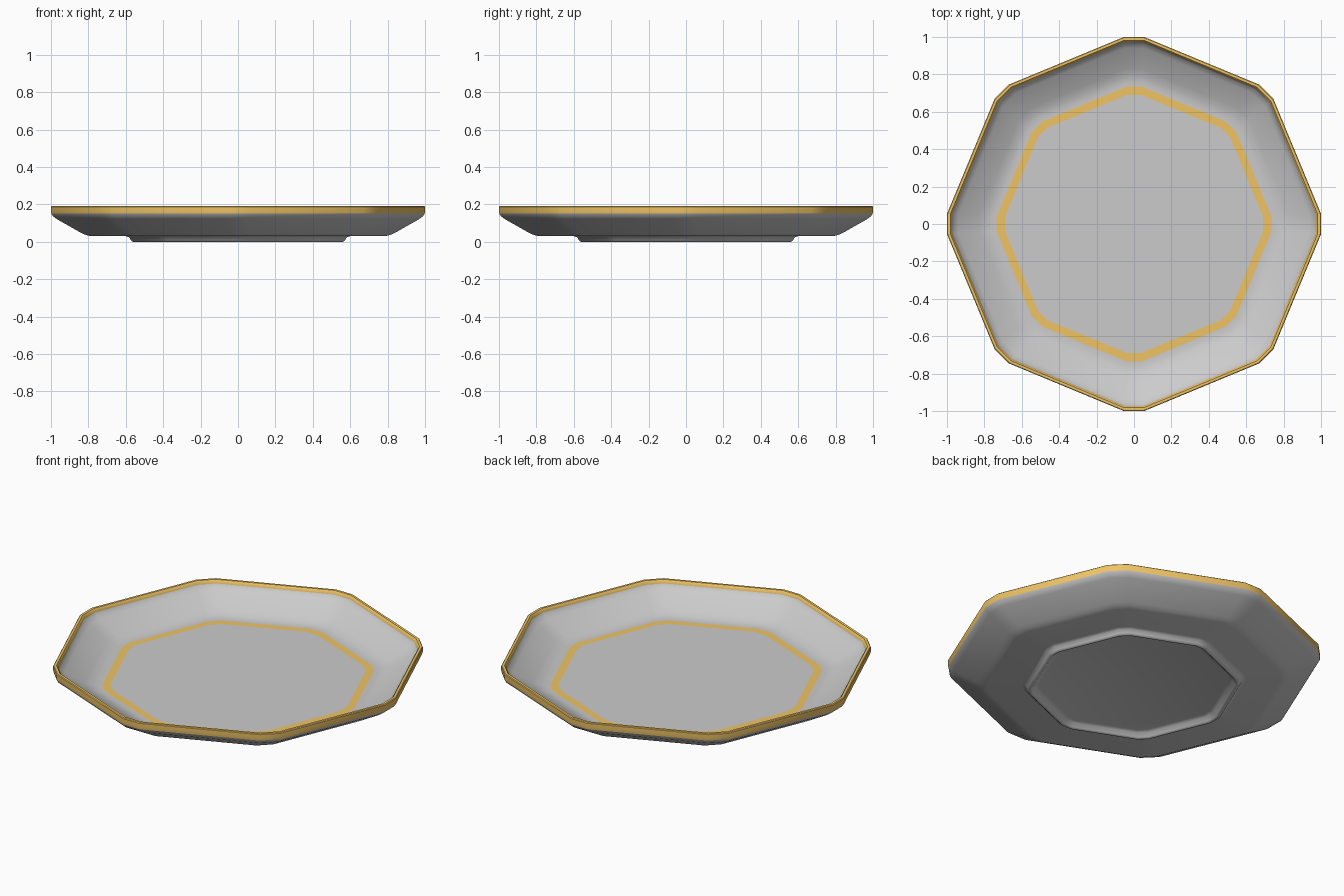
import bpy, bmesh, math

if "Cube" in bpy.data.objects:
    bpy.data.objects.remove(bpy.data.objects["Cube"])

# Eight-sided outline with clipped corners: two points per corner
HALF = math.radians(3.1)
ANGLES = [k * math.pi / 4 + s * HALF for k in range(8) for s in (-1, 1)]

gold = bpy.data.materials.new("gold_trim")
gold.diffuse_color = (0.86, 0.55, 0.13, 1)
gold.use_nodes = True
gold.node_tree.nodes["Principled BSDF"].inputs["Base Color"].default_value = gold.diffuse_color


def sweep(name, profile, cap_end=None, mat=None):
    """Sweep a (radius, height) profile round the clipped octagon."""
    bm = bmesh.new()
    rings = []
    for r, z in profile:
        rad = r / math.cos(HALF)          # r is the reach along x / y
        rings.append([bm.verts.new((rad * math.cos(a), rad * math.sin(a), z))
                      for a in ANGLES])
    n = len(ANGLES)
    for lo, hi in zip(rings, rings[1:]):
        for i in range(n):
            j = (i + 1) % n
            bm.faces.new((lo[i], lo[j], hi[j], hi[i]))
    if cap_end == "first":
        bm.faces.new(rings[0][::-1])
    elif cap_end == "last":
        bm.faces.new(rings[-1])
    me = bpy.data.meshes.new(name)
    bm.to_mesh(me)
    bm.free()
    ob = bpy.data.objects.new(name, me)
    bpy.context.collection.objects.link(ob)
    if mat:
        me.materials.append(mat)
    bpy.ops.object.select_all(action='DESELECT')
    ob.select_set(True)
    bpy.context.view_layer.objects.active = ob
    bpy.ops.object.shade_smooth_by_angle(angle=math.radians(40))
    return ob


# Underside: recess, foot ring, flat base and flared outer wall
sweep("underside", [(0.51, 0.03), (0.53, 0.024), (0.545, 0.006), (0.553, 0.0),
                    (0.562, 0.0), (0.572, 0.008), (0.582, 0.024), (0.60, 0.03),
                    (0.79, 0.03), (0.815, 0.037), (0.84, 0.048),
                    (0.97, 0.122), (0.99, 0.137), (0.998, 0.15)],
      cap_end="first")

# Gold lip round the edge
sweep("rim", [(0.998, 0.15), (1.0, 0.162), (1.0, 0.186), (0.996, 0.19),
              (0.982, 0.19), (0.975, 0.182), (0.972, 0.17)], mat=gold)

# Sloping inside wall
sweep("inner_wall", [(0.972, 0.17), (0.965, 0.158), (0.94, 0.141), (0.83, 0.08),
                     (0.79, 0.065), (0.76, 0.06), (0.735, 0.06)])

# Gold band where the wall meets the floor
sweep("floor_band", [(0.735, 0.06), (0.69, 0.06)], mat=gold)

# Flat eating surface
sweep("floor", [(0.69, 0.06), (0.60, 0.06)], cap_end="last")
